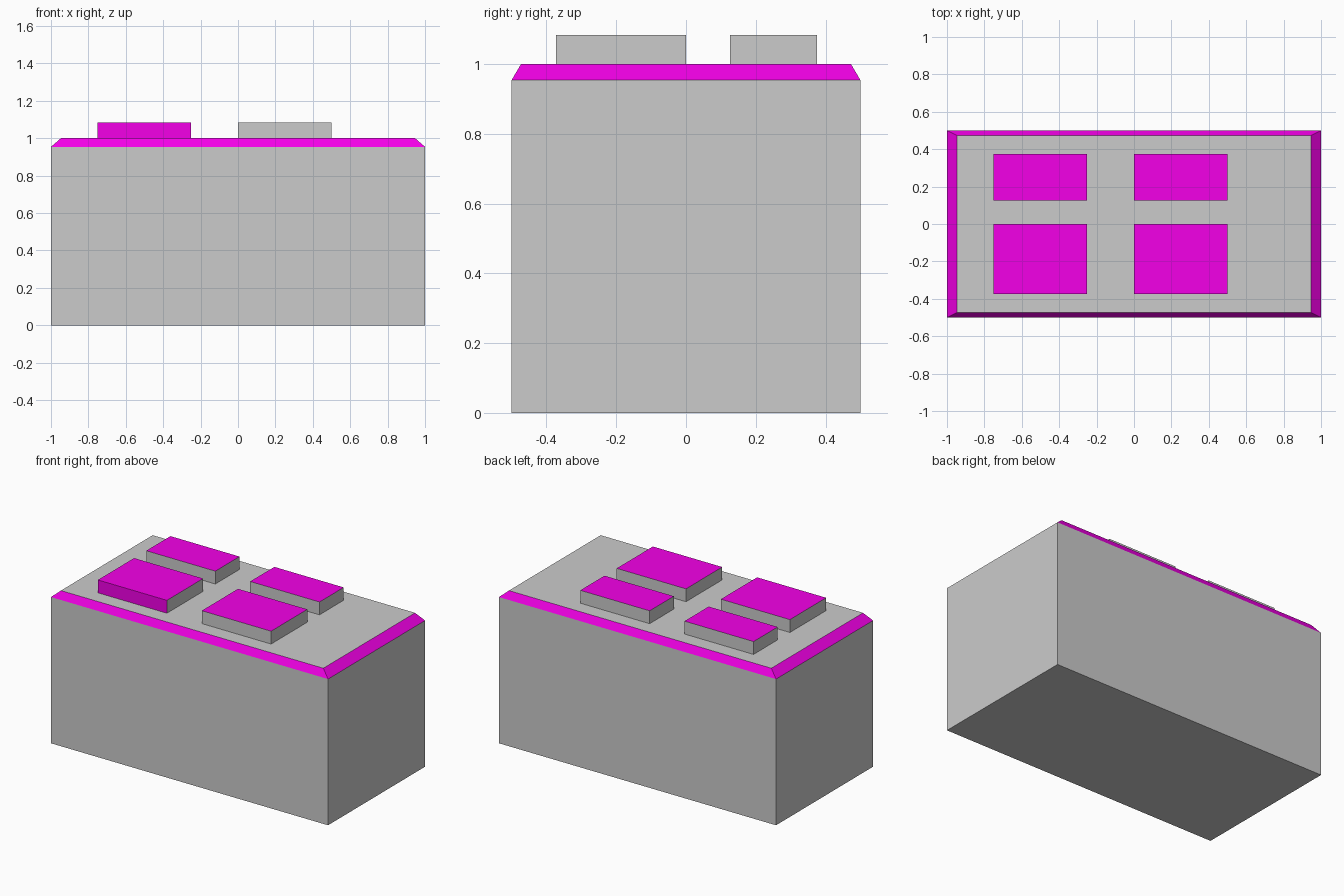
import bpy, bmesh

if "Cube" in bpy.data.objects:
    bpy.data.objects.remove(bpy.data.objects["Cube"])

magenta = bpy.data.materials.new("magenta")
magenta.diffuse_color = (0.9, 0.0, 0.8, 1)
magenta.use_nodes = True
magenta.node_tree.nodes["Principled BSDF"].inputs["Base Color"].default_value = magenta.diffuse_color
grey = bpy.data.materials.new("grey")
grey.diffuse_color = (0.7, 0.7, 0.7, 1)
grey.use_nodes = True
grey.node_tree.nodes["Principled BSDF"].inputs["Base Color"].default_value = grey.diffuse_color


def block(name, levels, is_magenta, skip_bottom=False):
    """Stack of rectangles (x0, x1, y0, y1, z) skinned into a solid."""
    bm = bmesh.new()
    rings = [[bm.verts.new((x, y, z)) for x, y in
              ((x0, y0), (x1, y0), (x1, y1), (x0, y1))]
             for x0, x1, y0, y1, z in levels]
    for a, b in zip(rings, rings[1:]):
        for i in range(4):
            j = (i + 1) % 4
            bm.faces.new((a[i], a[j], b[j], b[i]))
    bm.faces.new(rings[-1])
    if not skip_bottom:
        bm.faces.new(rings[0][::-1])
    bm.normal_update()
    for f in bm.faces:
        f.material_index = int(is_magenta(f.normal))
    mesh = bpy.data.meshes.new(name)
    bm.to_mesh(mesh)
    bm.free()
    mesh.materials.append(grey)
    mesh.materials.append(magenta)
    obj = bpy.data.objects.new(name, mesh)
    bpy.context.collection.objects.link(obj)
    return obj


# Main body with a coloured sloping rim
block("body", [(-1, 1, -0.5, 0.5, 0),
               (-1, 1, -0.5, 0.5, 0.954),
               (-0.947, 0.947, -0.473, 0.473, 1)],
      lambda n: 0.1 < n.z < 0.99)

# Four raised pads with coloured tops; one also has a coloured front
for side, x0, x1 in (("left", -0.75, -0.252), ("right", 0, 0.5)):
    for row, y0, y1 in (("front", -0.373, 0), ("back", 0.126, 0.375)):
        front_coloured = side == "left" and row == "front"
        block(f"{row}_{side}_pad",
              [(x0, x1, y0, y1, 1), (x0, x1, y0, y1, 1.084)],
              lambda n: n.z > 0.9 or (front_coloured and n.y < -0.9),
              skip_bottom=True)
